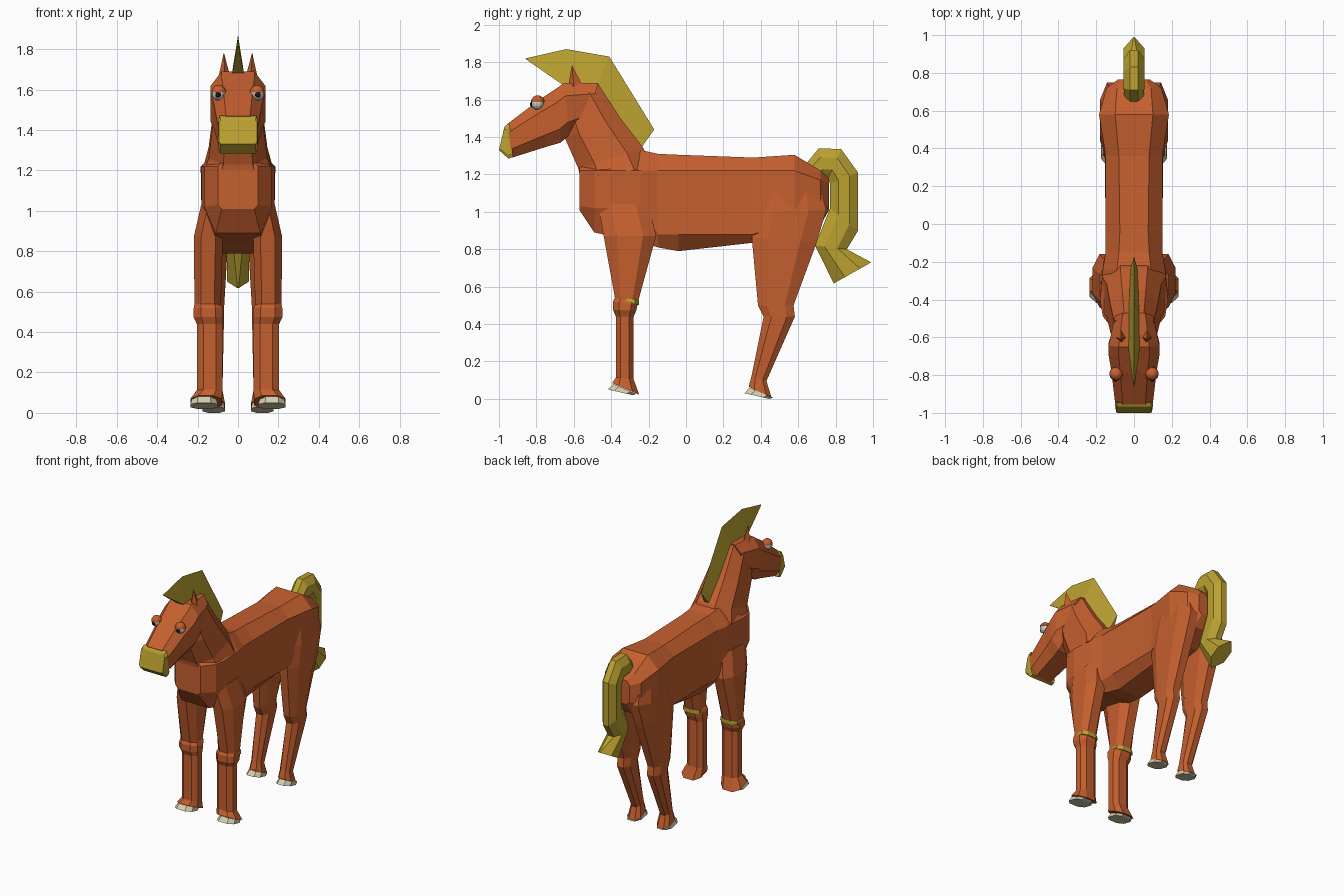
import bpy, bmesh
from mathutils import Vector


def material(name, rgb):
    m = bpy.data.materials.new(name)
    m.diffuse_color = (*rgb, 1)
    return m


COAT = material("coat", (0.56, 0.115, 0.028))
GOLD = material("gold", (0.50, 0.36, 0.03))
HOOF = material("hoof", (0.68, 0.62, 0.42))
BLACK = material("black", (0.01, 0.01, 0.01))
WHITE = material("eye_grey", (0.6, 0.6, 0.6))


def finish(name, bm, mat, mirror=False):
    bmesh.ops.recalc_face_normals(bm, faces=bm.faces)
    me = bpy.data.meshes.new(name)
    bm.to_mesh(me)
    bm.free()
    me.materials.append(mat)
    ob = bpy.data.objects.new(name, me)
    bpy.context.collection.objects.link(ob)
    if mirror:
        ob.modifiers.new("mirror", 'MIRROR')
    return ob


def loft(name, rings, mat, mirror=False):
    """Skin a list of equal-length point rings and cap both ends."""
    bm = bmesh.new()
    vs = [[bm.verts.new(p) for p in r] for r in rings]
    n = len(rings[0])
    for a, b in zip(vs, vs[1:]):
        for i in range(n):
            j = (i + 1) % n
            bm.faces.new((a[i], a[j], b[j], b[i]))
    bm.faces.new(vs[0])
    bm.faces.new(vs[-1])
    return finish(name, bm, mat, mirror)


def ring(ya, za, yb, zb, w, cx=0.0, k=0.5, c=0.25):
    """Chamfered section spanning two points of the side view, half width w."""
    a, b = Vector((cx, ya, za)), Vector((cx, yb, zb))
    half = [(k * w, 0), (w, c), (w, 1 - c), (k * w, 1)]
    pts = half + [(-x, t) for x, t in reversed(half)]
    return [a.lerp(b, t) + Vector((x, 0, 0)) for x, t in pts]


# Torso: y, then half section from back to belly
torso = [
    (-0.57, (.08, 1.24), (.10, 1.22), (.10, 1.03), (.08, 1.01)),
    (-0.49, (.09, 1.26), (.165, 1.22), (.165, 1.02), (.11, .89)),
    (-0.40, (.10, 1.27), (.18, 1.22), (.18, 1.02), (.12, .87)),
    (-0.24, (.09, 1.33), (.165, 1.22), (.17, 1.00), (.12, .84)),
    (-0.15, (.08, 1.31), (.15, 1.22), (.15, .88), (.10, .81)),
    (-0.04, (.075, 1.305), (.15, 1.22), (.15, .88), (.09, .79)),
    (0.36, (.08, 1.29), (.15, 1.22), (.155, .88), (.09, .835)),
    (0.58, (.10, 1.305), (.185, 1.22), (.18, .95), (.09, .86)),
    (0.72, (.09, 1.22), (.145, 1.17), (.145, 1.02), (.09, .93)),
    (0.765, (.06, 1.18), (.085, 1.15), (.085, 1.03), (.06, 1.01)),
]
loft("torso", [[(x, y, z) for x, z in h] + [(-x, y, z) for x, z in reversed(h)]
               for y, *h in torso], COAT)

# Neck
loft("neck", [ring(*r) for r in [
    (-.565, 1.18, -.18, 1.24, .17),
    (-.575, 1.23, -.23, 1.345, .145),
    (-.65, 1.40, -.35, 1.50, .125),
    (-.66, 1.50, -.47, 1.685, .105)]], COAT)

# Head and muzzle
loft("head", [ring(*r, k=0.6) for r in [
    (-.47, 1.69, -.53, 1.46, .10),
    (-.65, 1.69, -.625, 1.41, .135),
    (-.70, 1.655, -.67, 1.37, .135),
    (-.79, 1.595, -.74, 1.35, .12),
    (-.955, 1.47, -.93, 1.29, .10)]], COAT)
loft("muzzle", [ring(*r, k=0.9, c=0.12) for r in [
    (-.945, 1.472, -.925, 1.292, .10),
    (-.965, 1.462, -.95, 1.285, .10),
    (-.972, 1.45, -1.0, 1.33, .095)]], GOLD)

# Mane: wedge with a sharp crest
mane = [(-.86, 1.82, -.855, 1.815, .003), (-.64, 1.87, -.66, 1.68, .03),
        (-.41, 1.83, -.48, 1.67, .03), (-.17, 1.44, -.245, 1.335, .02)]
loft("mane", [[(0, ya, za), (w, yb, zb), (-w, yb, zb)]
              for ya, za, yb, zb, w in mane], GOLD)

# Tail
loft("tail", [ring(*r, k=k, c=0.3) for r, k in [
    ((.645, 1.26, .70, 1.15, .05), .4),
    ((.71, 1.34, .74, 1.18, .055), .4),
    ((.83, 1.335, .76, 1.18, .055), .4),
    ((.92, 1.21, .77, 1.15, .055), .4),
    ((.92, .90, .77, 1.02, .055), .4),
    ((.86, .80, .69, .82, .055), .4),
    ((.99, .73, .79, .617, .055), .05)]], GOLD)

# Front legs with knee and flared fetlock
loft("front_legs", [ring(*r) for r in [
    (-.47, 1.04, -.20, 1.04, .065, .115),
    (-.44, .87, -.16, .87, .072, .147),
    (-.38, .54, -.255, .525, .065, .15),
    (-.39, .52, -.26, .50, .073, .147),
    (-.39, .475, -.265, .475, .073, .147),
    (-.375, .44, -.28, .44, .064, .14),
    (-.375, .115, -.28, .105, .064, .14),
    (-.395, .085, -.25, .022, .078, .158)]], COAT, True)
loft("front_knee_tufts", [ring(*r) for r in [
    (-.34, .538, -.252, .532, .066, .15),
    (-.34, .520, -.252, .502, .068, .15)]], GOLD, True)

# Hind legs with hock
loft("hind_legs", [ring(*r) for r in [
    (.40, 1.12, .72, 1.12, .065, .10),
    (.375, 1.00, .75, 1.01, .075, .105),
    (.352, .86, .70, .84, .065, .115),
    (.385, .50, .575, .50, .05, .12),
    (.415, .44, .582, .44, .05, .12),
    (.35, .12, .43, .095, .038, .115),
    (.335, .065, .458, .006, .05, .115)]], COAT, True)

# Hooves
for name, y, z, w, cx in (("front_hooves", -.405, .02, .068, .168),
                          ("hind_hooves", .325, 0.0, .055, .12)):
    loft(name, [ring(y + .015, z + .06, y + .14, z + .006, w * .9, cx),
                ring(y - .012, z + .03, y + .12, z, w, cx)], HOOF, True)

# Ears
bm = bmesh.new()
base = [bm.verts.new(p) for p in [(.04, -.60, 1.67), (.065, -.63, 1.67),
                                  (.095, -.60, 1.67), (.07, -.55, 1.67)]]
tip = bm.verts.new((.07, -.61, 1.785))
bm.faces.new(base)
for i in range(4):
    bm.faces.new((base[i], base[(i + 1) % 4], tip))
finish("ears", bm, COAT, True)


def eye_part(name, loc, r, mat, upper_only=False):
    bm = bmesh.new()
    bmesh.ops.create_uvsphere(bm, u_segments=12, v_segments=8, radius=r)
    if upper_only:
        bmesh.ops.delete(bm, geom=[v for v in bm.verts if v.co.z < -.001], context='VERTS')
        bmesh.ops.holes_fill(bm, edges=bm.edges)
    bmesh.ops.translate(bm, verts=bm.verts, vec=loc)
    finish(name, bm, mat, True)


# Eyeballs, lids and pupils
eye_part("eyeballs", (.095, -.795, 1.58), .034, WHITE)
eye_part("eyelids", (.095, -.793, 1.587), .036, COAT, True)
eye_part("pupils", (.098, -.820, 1.575), .015, BLACK)
